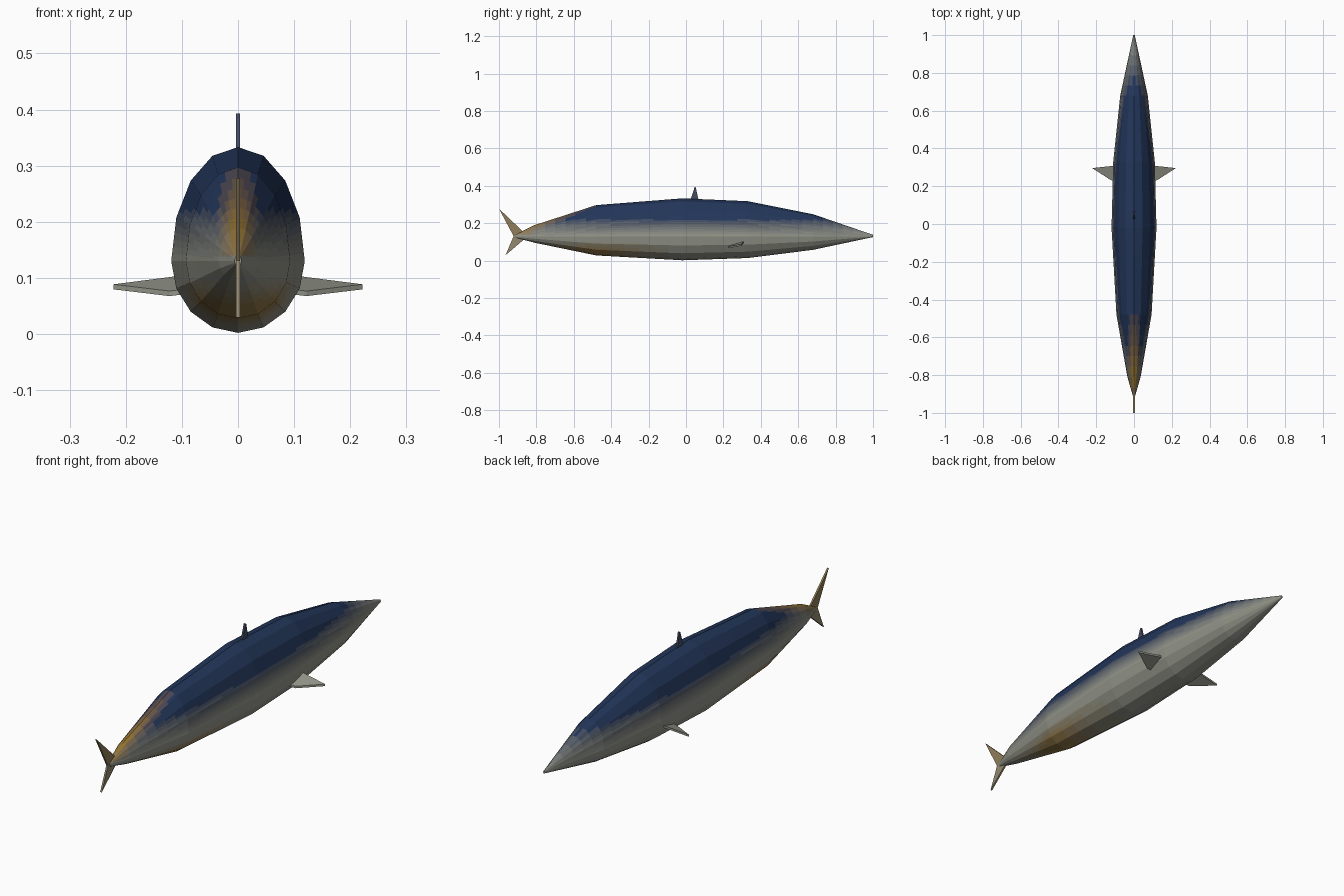
import bpy, bmesh, math
from mathutils import Vector

if "Cube" in bpy.data.objects:
    bpy.data.objects.remove(bpy.data.objects["Cube"])

NAVY = Vector((0.016, 0.036, 0.10))
SILVER = Vector((0.29, 0.30, 0.25))
GOLD = Vector((0.30, 0.17, 0.02))
mats = {}


def clamp(v):
    return max(0.0, min(1.0, v))


def material(blue, gold):
    """Blended skin colour, rounded to a small palette."""
    key = (round(blue * 7), round(gold * 5))
    if key not in mats:
        c = SILVER.lerp(NAVY, key[0] / 7).lerp(GOLD, key[1] / 5)
        m = bpy.data.materials.new(f"skin_{key[0]}_{key[1]}")
        m.diffuse_color = (*c, 1)
        m.use_nodes = True
        m.node_tree.nodes["Principled BSDF"].inputs["Base Color"].default_value = m.diffuse_color
        mats[key] = m
    return mats[key]


def finish(name, bm, shade):
    bmesh.ops.recalc_face_normals(bm, faces=bm.faces)
    me = bpy.data.meshes.new(name)
    slots = {}
    for f in bm.faces:
        m = shade(f.calc_center_median())
        if m.name not in slots:
            slots[m.name] = len(slots)
            me.materials.append(m)
        f.material_index = slots[m.name]
    bm.to_mesh(me)
    bm.free()
    ob = bpy.data.objects.new(name, me)
    bpy.context.collection.objects.link(ob)
    return ob


def plate(name, pts, offset, shade):
    """Thin flat fin: outline extruded by offset, centred on the outline."""
    bm = bmesh.new()
    off = Vector(offset)
    face = bm.faces.new([bm.verts.new(Vector(p) - off / 2) for p in pts])
    new = bmesh.ops.extrude_face_region(bm, geom=[face], use_keep_orig=True)["geom"]
    bmesh.ops.translate(bm, vec=off, verts=[v for v in new if isinstance(v, bmesh.types.BMVert)])
    return finish(name, bm, shade)


# Body: 16-sided rings (y, half width, top z, bottom z)
MID, SIDES = 0.13, 16
rings = [(-0.91, 0.006, 0.140, 0.122), (-0.81, 0.035, 0.190, 0.096),
         (-0.48, 0.093, 0.297, 0.028), (-0.02, 0.119, 0.333, 0.002),
         (0.33, 0.110, 0.318, 0.014), (0.68, 0.073, 0.248, 0.058),
         (1.0, 0.004, 0.138, 0.126)]
bm = bmesh.new()
loops = []
for y, w, top, low in rings:
    loop = []
    for i in range(SIDES):
        a = 2 * math.pi * i / SIDES
        c = math.cos(a)
        z = MID + c * (top - MID if c > 0 else MID - low)
        loop.append(bm.verts.new((w * math.sin(a), y, z)))
    loops.append(loop)
for a, b in zip(loops, loops[1:]):
    for i in range(SIDES):
        j = (i + 1) % SIDES
        bm.faces.new((a[i], a[j], b[j], b[i]))
# Fine flat subdivision carries the colour gradient
bmesh.ops.subdivide_edges(bm, edges=bm.edges[:], cuts=5, use_grid_fill=True)
ends = [e for e in bm.edges if e.is_boundary]
bmesh.ops.holes_fill(bm, edges=ends, sides=0)


def skin(p):
    blue = clamp((p.z - 0.13) / 0.095)
    belly = clamp(1 - abs(p.y + 0.5) / 0.42) * clamp((0.105 - p.z) / 0.05)
    ridge = 0
    if p.z > 0.14:
        ridge = clamp(1.1 - abs(p.y + 0.8) / 0.32) * clamp(1.1 - abs(p.x) / 0.036)
    return material(blue, max(0.9 * belly, ridge))


finish("body", bm, skin)

# Tail fin lobes
plate("tail_upper_lobe", [(0, -1.0, 0.278), (0, -0.868, 0.152), (0, -0.88, 0.13), (0, -0.92, 0.128)],
      (0.008, 0, 0), lambda p: material(0.15, 0.6))
plate("tail_lower_lobe", [(0, -0.965, 0.029), (0, -0.92, 0.135), (0, -0.88, 0.135), (0, -0.868, 0.112)],
      (0.008, 0, 0), lambda p: material(0, 0.4))

# Dorsal fin
plate("dorsal_fin", [(0, 0.022, 0.32), (0, 0.068, 0.32), (0, 0.052, 0.393), (0, 0.046, 0.393)],
      (0.008, 0, 0), lambda p: material(0.9, 0))

# Side fins
for s, side in ((1, "right"), (-1, "left")):
    plate(f"{side}_side_fin",
          [(s * 0.09, 0.31, 0.101), (s * 0.222, 0.296, 0.084), (s * 0.122, 0.232, 0.072), (s * 0.09, 0.225, 0.076)],
          (0, 0, 0.009), lambda p: material(0, 0))
